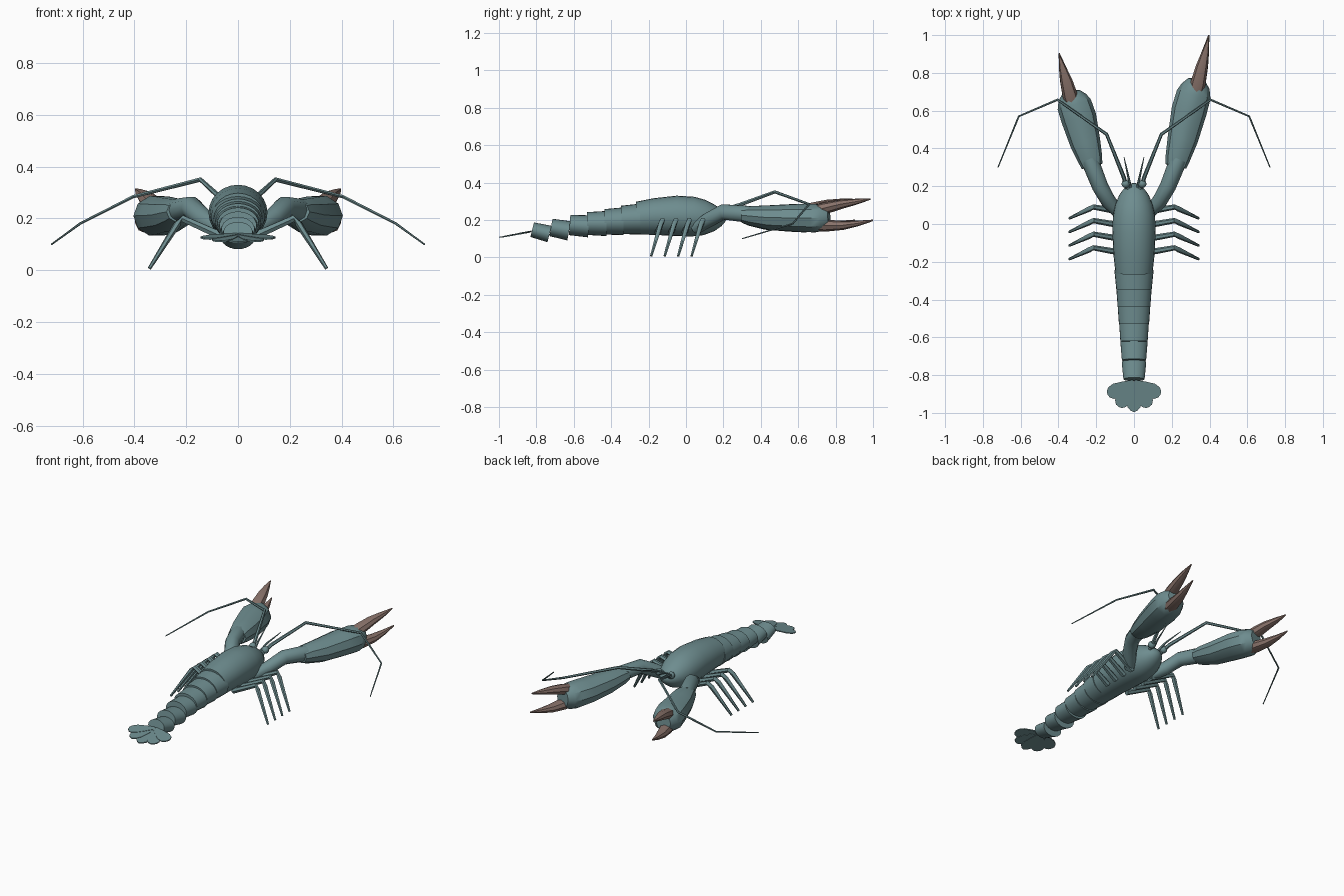
import bpy, bmesh, math
from mathutils import Vector


def material(name, rgb):
    m = bpy.data.materials.new(name)
    m.diffuse_color = (*rgb, 1)
    return m


TEAL = material("teal shell", (0.155, 0.265, 0.275))
BROWN = material("brown claw tip", (0.25, 0.17, 0.145))


def finish(name, bm, mat, angle=40):
    bmesh.ops.recalc_face_normals(bm, faces=bm.faces)
    me = bpy.data.meshes.new(name)
    bm.to_mesh(me)
    bm.free()
    me.materials.append(mat)
    ob = bpy.data.objects.new(name, me)
    bpy.context.collection.objects.link(ob)
    bpy.ops.object.select_all(action='DESELECT')
    ob.select_set(True)
    bpy.context.view_layer.objects.active = ob
    bpy.ops.object.shade_smooth_by_angle(angle=math.radians(angle))
    return ob


def loft(name, rings, mat=TEAL, sides=12, angle=40):
    """Skin elliptical rings (x, y, z, half width, half height) along a path."""
    bm = bmesh.new()
    pts = [Vector(r[:3]) for r in rings]
    loops = []
    for i, r in enumerate(rings):
        a, b = pts[max(i - 1, 0)], pts[min(i + 1, len(pts) - 1)]
        t = (b - a).normalized()
        side = t.cross(Vector((0, 0, 1))).normalized()
        up = side.cross(t)
        loops.append([bm.verts.new(pts[i] + side * r[3] * math.cos(k) + up * r[4] * math.sin(k))
                      for k in (2 * math.pi * n / sides for n in range(sides))])
    for l0, l1 in zip(loops, loops[1:]):
        for k in range(sides):
            n = (k + 1) % sides
            bm.faces.new((l0[k], l0[n], l1[n], l1[k]))
    bm.faces.new(loops[0])
    bm.faces.new(loops[-1])
    return finish(name, bm, mat, angle)


def tube(name, path, sides=6):
    """Round limb through (x, y, z, radius) points."""
    return loft(name, [(*p, p[3]) for p in path], sides=sides, angle=50)


# Carapace: y, centre z, half width, half height
carapace = [(-0.26, 0.21, 0.098, 0.088), (-0.17, 0.218, 0.108, 0.098), (-0.05, 0.222, 0.114, 0.108),
            (0.04, 0.218, 0.112, 0.106), (0.10, 0.213, 0.10, 0.094), (0.15, 0.212, 0.08, 0.072),
            (0.185, 0.214, 0.056, 0.048), (0.205, 0.216, 0.034, 0.028), (0.215, 0.218, 0.012, 0.01)]
loft("carapace", [(0, *r) for r in carapace], sides=24)

# Abdomen: overlapping sleeves whose rear ends tip upwards
sleeves = [(-0.245, 0.205, 0.104, 0.082, -0.345, 0.200, 0.094, 0.076),
           (-0.335, 0.193, 0.094, 0.074, -0.435, 0.190, 0.087, 0.068),
           (-0.425, 0.181, 0.087, 0.067, -0.528, 0.181, 0.080, 0.061),
           (-0.520, 0.166, 0.079, 0.059, -0.622, 0.173, 0.072, 0.054),
           (-0.625, 0.142, 0.072, 0.052, -0.722, 0.160, 0.064, 0.047),
           (-0.730, 0.125, 0.065, 0.045, -0.822, 0.148, 0.056, 0.040)]
for i, (y0, z0, w0, h0, y1, z1, w1, h1) in enumerate(sleeves):
    loft(f"tail_segment_{i + 1}", [(0, y0, z0, w0, h0), (0, y1, z1, w1, h1)], sides=24)

# Tail fan: five thin rounded lobes
for i in range(-2, 3):
    bm = bmesh.new()
    ang = math.radians(32 * i)
    d = Vector((math.sin(ang), -math.cos(ang)))
    n = Vector((-d.y, d.x))
    length = 0.16 if i == 0 else 0.155
    outline = [(0, -0.012), (0.06, -0.03), (0.105, -0.04), (0.135, -0.034), (0.152, -0.018), (length, 0)]
    outline += [(a, -b) for a, b in reversed(outline[:-1])]
    verts = []
    for a, b in outline:
        p = Vector((0, -0.836)) + d * a + n * b
        verts.append(bm.verts.new((p.x, p.y, 0.138 + (p.y + 0.836) * 0.17 - abs(p.x) * 0.03 + 0.002 * abs(i))))
    face = bm.faces.new(verts)
    ext = bmesh.ops.extrude_face_region(bm, geom=[face])
    for v in ext["geom"]:
        if isinstance(v, bmesh.types.BMVert):
            v.co.z -= 0.006
    finish(f"tail_fan_lobe_{i + 3}", bm, TEAL, 30)

for s, label in ((1, "right"), (-1, "left")):
    # Walking legs
    for i in range(4):
        y = 0.09 - 0.072 * i
        tube(f"{label}_leg_{i + 1}", [(s * 0.07, y - 0.025, 0.135, 0.017), (s * 0.215, y, 0.2, 0.014),
                                      (s * 0.235, y - 0.01, 0.178, 0.014), (s * 0.342, y - 0.06, 0.007, 0.007)])

    # Claw arm
    tube(f"{label}_arm", [(s * 0.07, 0.05, 0.155, 0.032), (s * 0.135, 0.12, 0.2, 0.04),
                          (s * 0.18, 0.2, 0.243, 0.043), (s * 0.235, 0.34, 0.23, 0.047)], 10)

    # Claw, the left one a little shorter
    k = 1 if s > 0 else 0.86

    def claw(rings):
        return [(s * x, 0.31 + (y - 0.31) * k, z, w, h) for x, y, z, w, h in rings]

    loft(f"{label}_claw_palm", claw([
        (0.222, 0.305, 0.225, 0.056, 0.042), (0.232, 0.35, 0.222, 0.066, 0.055),
        (0.258, 0.45, 0.213, 0.081, 0.068), (0.292, 0.60, 0.211, 0.094, 0.077),
        (0.316, 0.685, 0.21, 0.092, 0.08), (0.326, 0.73, 0.212, 0.075, 0.072),
        (0.332, 0.765, 0.214, 0.045, 0.055)]), sides=10, angle=35)
    loft(f"{label}_upper_finger", claw([
        (0.328, 0.69, 0.25, 0.035, 0.03), (0.338, 0.74, 0.262, 0.040, 0.032),
        (0.358, 0.83, 0.284, 0.032, 0.025), (0.378, 0.91, 0.298, 0.019, 0.016),
        (0.395, 0.985, 0.312, 0.003, 0.004)]), BROWN, 8)
    loft(f"{label}_lower_finger", claw([
        (0.33, 0.69, 0.172, 0.038, 0.032), (0.34, 0.75, 0.17, 0.040, 0.032),
        (0.362, 0.84, 0.171, 0.031, 0.024), (0.38, 0.92, 0.182, 0.018, 0.015),
        (0.396, 1.0, 0.198, 0.003, 0.004)]), BROWN, 8)

    # Feelers and eye
    tube(f"{label}_antenna", [(s * 0.035, 0.18, 0.225, 0.012), (s * 0.055, 0.25, 0.268, 0.011),
                              (s * 0.145, 0.475, 0.35, 0.009), (s * 0.405, 0.658, 0.284, 0.007),
                              (s * 0.61, 0.57, 0.18, 0.005), (s * 0.72, 0.30, 0.10, 0.003)])
    tube(f"{label}_antennule", [(s * 0.018, 0.19, 0.24, 0.008), (s * 0.03, 0.25, 0.275, 0.006),
                                (s * 0.053, 0.355, 0.31, 0.002)])
    bm = bmesh.new()
    bmesh.ops.create_uvsphere(bm, u_segments=12, v_segments=8, radius=0.022)
    bmesh.ops.translate(bm, verts=bm.verts, vec=(s * 0.044, 0.212, 0.25))
    finish(f"{label}_eye", bm, TEAL)
    tube(f"{label}_eye_stalk", [(s * 0.02, 0.17, 0.235, 0.012), (s * 0.044, 0.212, 0.25, 0.01)])
